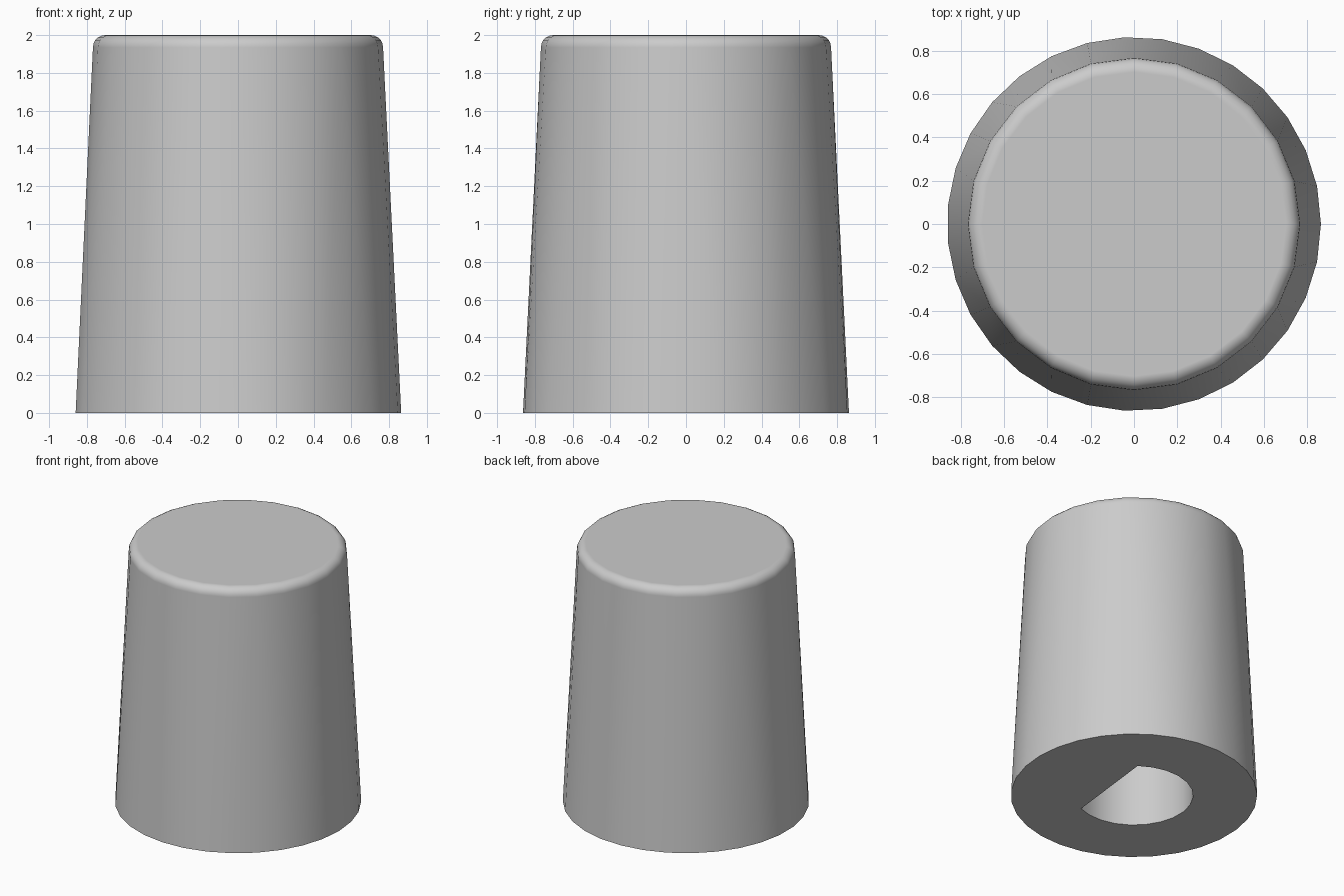
import bpy, bmesh
from math import cos, sin, pi, radians

cube = bpy.data.objects.get("Cube")
if cube:
    bpy.data.objects.remove(cube, do_unlink=True)

BASE_R, WALL_R, HEIGHT, FILLET = 0.864, 0.768, 2.0, 0.065
BASE_SIDES, TOP_SIDES, FILLET_STEPS = 31, 24, 5
BORE_R, BORE_DEPTH, BORE_TURN = 0.415, 1.4, radians(-6.5)

grey = bpy.data.materials.new("plain grey")
grey.use_nodes = True
colour = (0.6, 0.6, 0.6, 1)
grey.diffuse_color = colour
grey.node_tree.nodes["Principled BSDF"].inputs["Base Color"].default_value = colour

bm = bmesh.new()


def loop(radius, z, angles):
    """Closed loop of edges at one height."""
    verts = [bm.verts.new((radius * cos(a), radius * sin(a), z)) for a in angles]
    return [bm.edges.new((v, verts[i - 1])) for i, v in enumerate(verts)]


def cap(edges):
    bmesh.ops.contextual_create(bm, geom=edges)


# Tapered wall and rounded top edge
base_angles = [2 * pi * i / BASE_SIDES for i in range(BASE_SIDES)]
top_angles = [2 * pi * i / TOP_SIDES for i in range(TOP_SIDES)]
base = loop(BASE_R, 0, base_angles)
previous = base
for i in range(FILLET_STEPS + 1):
    a = pi / 2 * i / FILLET_STEPS
    ring = loop(WALL_R - FILLET * (1 - cos(a)), HEIGHT - FILLET * (1 - sin(a)), top_angles)
    bmesh.ops.bridge_loops(bm, edges=previous + ring)
    previous = ring
cap(previous)

# D-shaped shaft bore: an arc of two thirds of a turn closed by a flat
bore_angles = [BORE_TURN + radians(60 + 15 * i) for i in range(17)]
mouth = loop(BORE_R, 0, bore_angles)
end = loop(BORE_R, BORE_DEPTH, bore_angles)
bmesh.ops.bridge_loops(bm, edges=mouth + end)
cap(end)

# Flat underside around the bore
bmesh.ops.triangle_fill(bm, edges=base + mouth, use_beauty=True)
bmesh.ops.recalc_face_normals(bm, faces=bm.faces)

mesh = bpy.data.meshes.new("knob_body")
bm.to_mesh(mesh)
bm.free()
mesh.materials.append(grey)
knob = bpy.data.objects.new("knob_body", mesh)
bpy.context.collection.objects.link(knob)

# Smooth wall with crisp rim and flat top
bpy.context.view_layer.objects.active = knob
knob.select_set(True)
bpy.ops.object.shade_smooth_by_angle(angle=radians(35))
normals = knob.modifiers.new("even shading", 'WEIGHTED_NORMAL')
normals.keep_sharp = True
